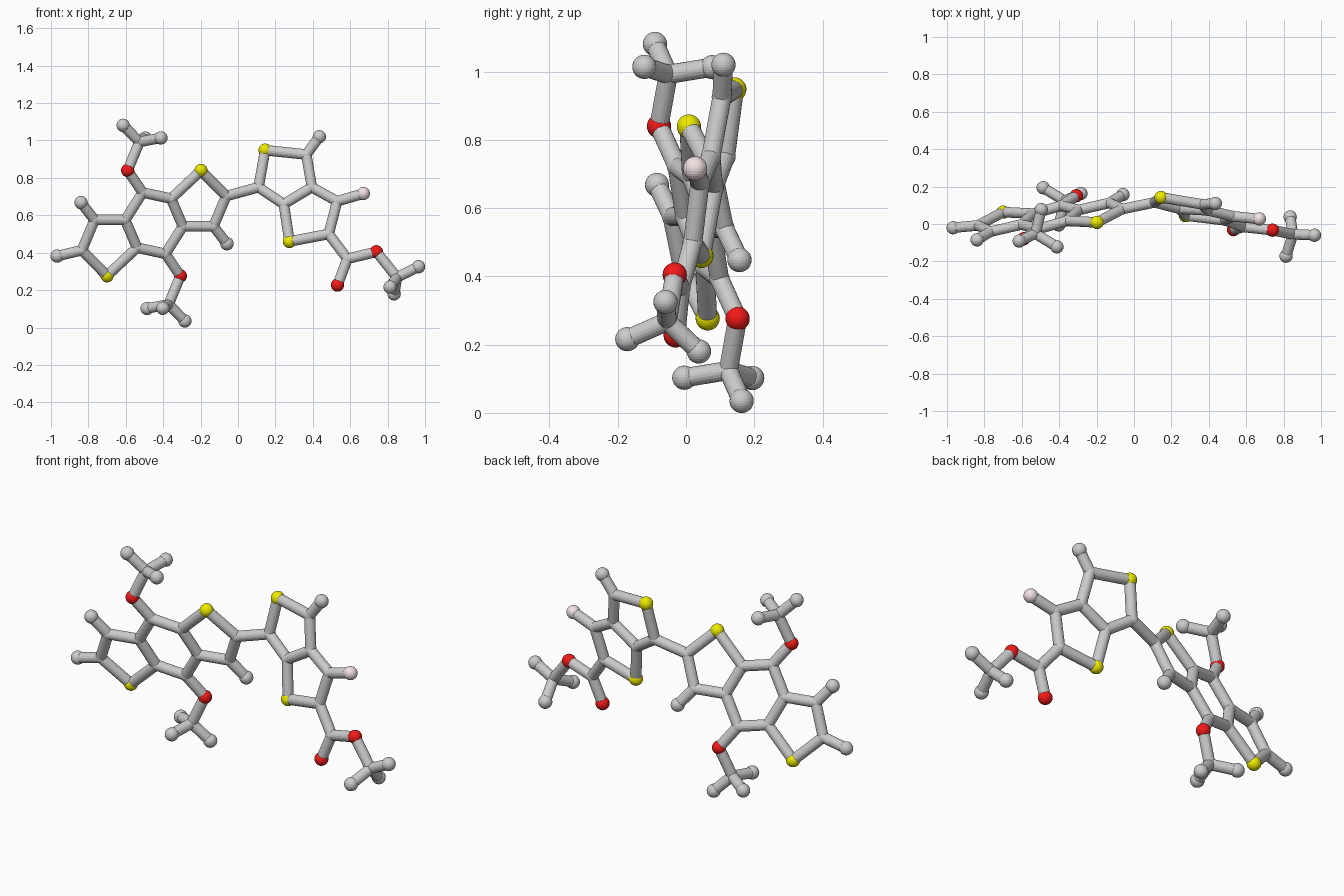
import bpy
from mathutils import Vector

if "Cube" in bpy.data.objects:
    bpy.data.objects.remove(bpy.data.objects["Cube"])

BOND_R, JOINT_R, BALL_R = 0.028, 0.030, 0.0355
CENTRE = Vector((-0.449, 0.036, 0.558))   # inversion centre of the left ring system


def left_plane(x, z):
    return 0.037 + 0.228 * (x + 0.449) - 0.298 * (z - 0.558)


def right_plane(x, z):
    return 0.013 - 0.149 * x + 0.1585 * z


def material(name, rgb):
    m = bpy.data.materials.new(name)
    m.diffuse_color = (*rgb, 1)
    m.use_nodes = True
    m.node_tree.nodes["Principled BSDF"].inputs["Base Color"].default_value = m.diffuse_color
    return m


MATS = {"sulfur": material("yellow", (0.85, 0.83, 0.0)),
        "oxygen": material("red", (0.9, 0.01, 0.01)),
        "fluorine": material("pale_pink", (0.90, 0.76, 0.78))}
KINDS = {"S": "sulfur", "O": "oxygen", "F": "fluorine", "H": "hydrogen", "C": "carbon"}
atoms = {}

# Left ring system: one half (x, z), lying in a tilted plane
half = {"S1": (-0.70, 0.277), "Ca": (-0.835, 0.413), "Cb": (-0.767, 0.575),
        "Cc": (-0.603, 0.575), "Cd": (-0.54, 0.427), "Ce": (-0.51, 0.722),
        "Hb": (-0.839, 0.668), "O1": (-0.59, 0.84)}
half = {k: Vector((x, left_plane(x, z), z)) for k, (x, z) in half.items()}
half.update({"Cm": Vector((-0.527, -0.052, 0.992)),
             "Hm1": Vector((-0.614, -0.091, 1.081)),
             "Hm2": Vector((-0.412, -0.122, 1.014)),
             "Hm3": Vector((-0.496, 0.077, 1.013))})
half_bonds = ["S1 Ca", "Ca Cb", "Cb Cc", "Cc Cd", "Cd S1", "Cc Ce", "Cb Hb",
              "Ce O1", "O1 Cm", "Cm Hm1", "Cm Hm2", "Cm Hm3"]
bonds = []
for k, p in half.items():
    atoms[k] = p
    atoms[k + "_opposite"] = 2 * CENTRE - p
for b in half_bonds:
    i, j = b.split()
    bonds += [(i, j), (i + "_opposite", j + "_opposite")]
atoms["Ha"] = Vector((-0.967, -0.02, 0.382))
bonds += [("Ca", "Ha"), ("Ce", "Cd_opposite"), ("Ce_opposite", "Cd")]

# Right ring pair with its ester, lying in the second plane
right = {"Ck": (0.11, 0.75), "S3": (0.145, 0.948), "Cl": (0.365, 0.925),
         "Hl": (0.435, 1.02), "Cp": (0.395, 0.75), "Cn": (0.245, 0.66),
         "S4": (0.275, 0.46), "Co": (0.485, 0.50), "Cf": (0.53, 0.675),
         "F1": (0.67, 0.716), "Cq": (0.585, 0.367), "O3": (0.532, 0.227),
         "O4": (0.74, 0.405)}
for k, (x, z) in right.items():
    atoms[k] = Vector((x, right_plane(x, z), z))
atoms.update({"Ct": Vector((0.85, -0.055, 0.268)),
              "Ht1": Vector((0.965, -0.06, 0.325)),
              "Ht2": Vector((0.813, -0.172, 0.216)),
              "Ht3": Vector((0.835, 0.038, 0.18))})
bonds += [tuple(b.split()) for b in (
    "Ca_opposite Ck", "Ck S3", "S3 Cl", "Cl Cp", "Cl Hl", "Cp Cn", "Cn Ck",
    "Cn S4", "S4 Co", "Co Cf", "Cf Cp", "Cf F1", "Co Cq", "Cq O3", "Cq O4",
    "O4 Ct", "Ct Ht1", "Ct Ht2", "Ct Ht3")]

# Balls: carbons are just rounded joints, the rest stand proud of the rods
for key, p in atoms.items():
    kind = KINDS[key[0]]
    r = JOINT_R if kind == "carbon" else BALL_R
    bpy.ops.mesh.primitive_uv_sphere_add(segments=24, ring_count=14, radius=r, location=p)
    ob = bpy.context.object
    ob.name = kind + "_ball"
    if kind in MATS:
        ob.data.materials.append(MATS[kind])

# Rods
for i, j in bonds:
    a, b = atoms[i], atoms[j]
    d = b - a
    bpy.ops.mesh.primitive_cylinder_add(vertices=20, radius=BOND_R, depth=d.length,
                                        location=(a + b) / 2)
    ob = bpy.context.object
    ob.name = "bond_rod"
    ob.rotation_euler = d.to_track_quat("Z", "Y").to_euler()
